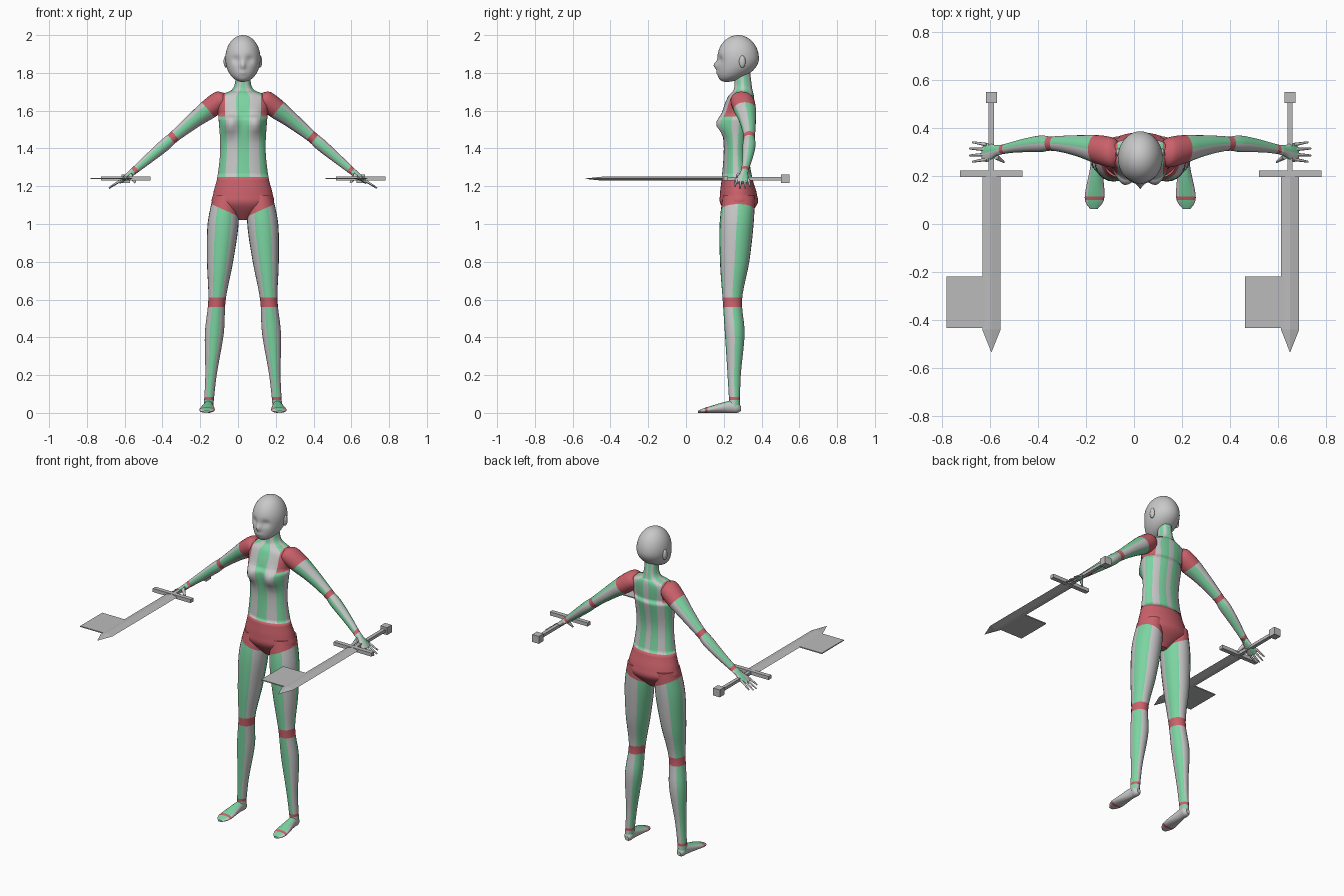
import bpy, bmesh, math
from mathutils import Vector

cube = bpy.data.objects.get("Cube")
if cube:
    bpy.data.objects.remove(cube, do_unlink=True)

BODY_X = .026
SWORD_Z = 1.24


def material(name, *rgb):
    m = bpy.data.materials.new(name)
    m.use_nodes = True
    m.diffuse_color = (*rgb, 1)
    m.node_tree.nodes["Principled BSDF"].inputs["Base Color"].default_value = (*rgb, 1)
    return m


GREY, GREEN, RED = range(3)
SUIT = [material("light_grey", .58, .58, .58),
        material("mint_green", .2, .66, .36),
        material("soft_red", .6, .12, .145)]
STEEL = [material("steel_grey", .5, .5, .5)]

# Frames turn (side, depth, along) into model space
SHOULDER = Vector((.135, 0, 1.655))
ARM_DIR = Vector((.765, 0, -.644))
ARM_UP = Vector((.644, 0, .765))


def upright(side, depth, along):
    return Vector((side, depth, along))


def lengthwise(side, depth, along):
    return Vector((side, along, depth))


def along_arm(side, depth, along):
    return SHOULDER + ARM_DIR * along + ARM_UP * depth + Vector((0, side, 0))


def down_thumb(side, depth, along):
    return along_arm(side, -along, depth)


def finish(bm, name, materials=SUIT, x=BODY_X, mirror=False):
    """Turn a bmesh into an object, mirrored across the body if asked."""
    bmesh.ops.recalc_face_normals(bm, faces=bm.faces)
    mesh = bpy.data.meshes.new(name)
    bm.to_mesh(mesh)
    bm.free()
    for m in materials:
        mesh.materials.append(m)
    ob = bpy.data.objects.new(name, mesh)
    ob.location.x = x
    bpy.context.collection.objects.link(ob)
    if mirror:
        ob.modifiers.new("both_sides", 'MIRROR')


def smooth_rows(keys, steps):
    """Catmull-Rom interpolation between the key rings."""
    rows = []
    last = len(keys) - 1
    for i in range(last):
        before, start, end, after = (keys[min(max(k, 0), last)] for k in range(i - 1, i + 3))
        for k in range(steps):
            u = k / steps
            rows.append([q + u / 2 * (r - p + u * (2*p - 5*q + 4*r - s + u * (3*(q - r) + s - p)))
                         for p, q, r, s in zip(before, start, end, after)])
    return rows + [keys[-1]]


def span(frame, start, end):
    """Region between two positions along a part, as a pair of planes."""
    axis = frame(0, 0, 1) - frame(0, 0, 0)
    return [(frame(0, 0, start), axis), (frame(0, 0, end), -axis)]


def loft(name, keys, frame=upright, centre=lambda along: 0, n=24, steps=6, stripes=None,
         red_regions=(), sculpt=None, smooth=True, **finishing):
    """Skin of elliptical rings; each key is (along, half width, depth low, depth high)."""
    bm = bmesh.new()
    rings = []
    for along, width, low, high in smooth_rows(keys, steps):
        ring = []
        for j in range(n):
            turn = math.tau * j / n
            p = frame(centre(along) + width * math.sin(turn),
                      (low + high - (high - low) * math.cos(turn)) / 2, along)
            ring.append(bm.verts.new(sculpt(p) if sculpt else p))
        rings.append(ring)
    for lower, upper in zip(rings, rings[1:]):
        for j in range(n):
            k = (j + 1) % n
            f = bm.faces.new((lower[j], lower[k], upper[k], upper[j]))
            f.smooth = smooth
            if stripes:
                f.material_index = GREEN if stripes(360 * (j + .5) / n) else GREY
    bm.faces.new(rings[0])
    bm.faces.new(rings[-1])
    # Cut crisp borders, then paint the faces inside each region
    for region in red_regions:
        for point, normal in region:
            bmesh.ops.bisect_plane(bm, geom=bm.verts[:] + bm.edges[:] + bm.faces[:],
                                   plane_co=point, plane_no=normal)
        for f in bm.faces:
            middle = f.calc_center_median()
            if all((middle - point).dot(normal) > 0 for point, normal in region):
                f.material_index = RED
    finish(bm, name, **finishing)


def ball(name, centre, radii, sculpt=None, mirror=False):
    bm = bmesh.new()
    bmesh.ops.create_uvsphere(bm, u_segments=56, v_segments=40, radius=1)
    for v in bm.verts:
        p = Vector(c + r * q for c, r, q in zip(centre, radii, v.co))
        v.co = sculpt(p) if sculpt else p
    for f in bm.faces:
        f.smooth = True
    finish(bm, name, mirror=mirror)


def box(name, x, y, *size):
    bpy.ops.mesh.primitive_cube_add(size=1, location=(x, y, SWORD_Z))
    ob = bpy.context.object
    ob.name = name
    ob.scale = size
    ob.data.materials.append(STEEL[0])


def bump(p, x, z, wide, tall):
    """Soft round hill, the same on both sides of the body."""
    return math.exp(-((abs(p.x) - x) / wide) ** 2 - ((p.z - z) / tall) ** 2)


# Head: jaw drawn forward, eye sockets pressed in, nose and lips pulled out
HEAD_CENTRE, HEAD_RADII = (0, .276, 1.876), (.093, .11, .124)


def face_shape(p):
    drop = max(0, HEAD_CENTRE[2] - p.z) / HEAD_RADII[2]
    if p.y < HEAD_CENTRE[1]:
        sockets = .013 * bump(p, .037, 1.87, .02, .02)
        nose = .02 * bump(p, 0, 1.84, .011, .02)
        lips = .006 * bump(p, 0, 1.8, .02, .01)
        p.y += sockets - nose - lips
    p.y -= .06 * drop ** 2
    return p


ball("head", HEAD_CENTRE, HEAD_RADII, sculpt=face_shape)
ball("ears", (.09, .298, 1.86), (.012, .017, .032), mirror=True)


# Torso: striped suit, red briefs and shoulder patches
def torso_shape(p):
    if p.y < .26:
        p.y -= .043 * bump(p, .07, 1.53, .042, .05)
    return p


def torso_stripes(angle):
    a = min(angle, 360 - angle)
    return a < 14 or 45 < a < 75 or 99 < a < 130 or 150 < a < 172


patches = [span(upright, 1.57, 1.7) + [(Vector((side * .095, 0, 0)), Vector((side, 0, 0)))]
           for side in (-1, 1)]
loft("torso", [(1.02, .03, .25, .3), (1.1, .155, .185, .375), (1.16, .157, .18, .375),
               (1.25, .135, .19, .35), (1.4, .12, .2, .33), (1.57, .13, .19, .355),
               (1.67, .14, .22, .36), (1.72, .05, .255, .35), (1.84, .04, .255, .335)],
     n=48, stripes=torso_stripes, sculpt=torso_shape,
     red_regions=[span(upright, 0, 1.25)] + patches)

# Legs: knee and ankle bands, briefs cut on a slant
briefs = [(Vector((0, 0, 1.03)), Vector((-.45, 0, 1)))]
loft("legs", [(1.15, .064, .195, .365), (1, .082, .178, .358), (.8, .069, .18, .335),
              (.6, .046, .194, .297), (.42, .05, .206, .31), (.2, .03, .22, .29),
              (.03, .025, .23, .285)],
     centre=lambda z: .185 - .08 * z, mirror=True,
     stripes=lambda angle: (angle + 30) % 120 < 60,
     red_regions=[briefs, span(upright, .56, .61), span(upright, .068, .084)])

# Feet
loft("feet", [(.29, .012, .01, .035), (.27, .025, 0, .06), (.23, .026, 0, .064),
              (.11, .041, 0, .03), (.063, .016, 0, .011)],
     frame=lengthwise, centre=lambda y: .197 - .06 * y, mirror=True,
     stripes=lambda angle: abs(angle - 180) < 45, red_regions=[span(lengthwise, .1, .115)])

# Arms, running on into the palms
loft("arms", [(-.05, .02, -.02, .01), (-.02, .06, -.06, .04), (.06, .06, -.06, .046),
              (.16, .045, -.044, .04), (.3, .03, -.03, .03), (.38, .034, -.033, .03),
              (.58, .02, -.02, .017), (.65, .038, -.012, .013), (.68, .03, -.006, .01)],
     frame=along_arm, centre=lambda t: .3 + .035 * math.sin(math.pi * t / .64), mirror=True,
     stripes=lambda angle: angle % 120 < 60,
     red_regions=[span(along_arm, -1, .07), span(along_arm, .29, .32), span(along_arm, .56, .58)])

# Fingers fan out from the knuckles, thumbs hang below
KNUCKLE = .655
for i, finger in enumerate(("index", "middle", "ring", "little")):
    root = .27 + .02 * i
    reach = .74 if finger in ("middle", "ring") else .725
    loft(finger + "_fingers", [(KNUCKLE, .008, -.004, .01), (reach, .004, .01, .018)],
         frame=along_arm, centre=lambda t: root + (t - KNUCKLE) * (root - .3) * 5,
         n=8, steps=2, mirror=True)
loft("thumbs", [(0, .012, .595, .625), (.055, .004, .608, .618)], frame=down_thumb,
     centre=lambda t: .28 - .4 * t, n=8, steps=2, mirror=True)

# Flag-bladed swords, one in each hand
for side, x in (("right", -.594), ("left", .65)):
    low, high = SWORD_Z - .011, SWORD_Z + .011
    loft(side + "_sword_blade", [(.2, .038, low, high), (-.44, .038, low, high),
                                 (-.533, .001, SWORD_Z - .001, SWORD_Z + .001)],
         frame=lengthwise, n=4, steps=1, materials=STEEL, smooth=False, x=x)
    box(side + "_sword_panel", x - .096, -.326, .182, .216, .006)
    box(side + "_sword_guard", x, .21, .26, .027, .022)
    box(side + "_sword_handle", x, .365, .022, .29, .018)
    box(side + "_sword_pommel", x, .526, .046, .046, .046)
